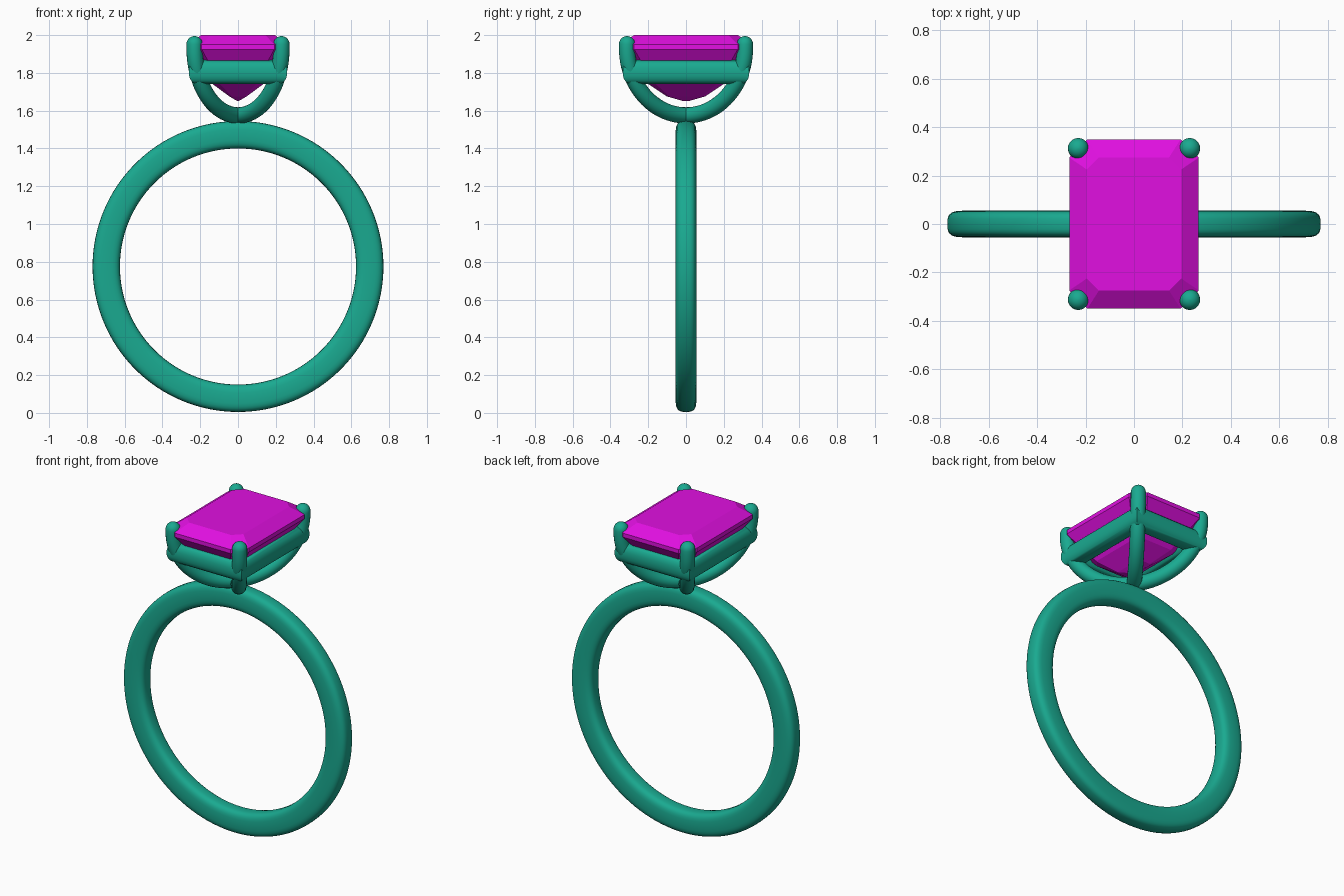
import bpy, bmesh, math
from mathutils import Vector

if "Cube" in bpy.data.objects:
    bpy.data.objects.remove(bpy.data.objects["Cube"])


def material(name, color):
    m = bpy.data.materials.new(name)
    m.diffuse_color = color
    m.use_nodes = True
    m.node_tree.nodes["Principled BSDF"].inputs["Base Color"].default_value = m.diffuse_color
    return m


METAL = material("green_metal", (0.01, 0.40, 0.28, 1))
GEM = material("magenta_gem", (0.75, 0.005, 0.75, 1))


def loft(name, rings, mat, closed=False, smooth=True):
    """Skin a list of point rings; closed joins the last ring to the first."""
    bm = bmesh.new()
    vs = [[bm.verts.new(p) for p in r] for r in rings]
    n = len(rings[0])
    for i in range(len(vs) if closed else len(vs) - 1):
        a, b = vs[i], vs[(i + 1) % len(vs)]
        for j in range(n):
            k = (j + 1) % n
            bm.faces.new((a[j], a[k], b[k], b[j]))
    if not closed:
        bm.faces.new(vs[0])
        bm.faces.new(vs[-1])
    bmesh.ops.remove_doubles(bm, verts=bm.verts, dist=1e-5)
    bmesh.ops.recalc_face_normals(bm, faces=bm.faces)
    me = bpy.data.meshes.new(name)
    bm.to_mesh(me)
    bm.free()
    ob = bpy.data.objects.new(name, me)
    bpy.context.collection.objects.link(ob)
    me.materials.append(mat)
    if smooth:
        bpy.ops.object.select_all(action='DESELECT')
        ob.select_set(True)
        bpy.context.view_layer.objects.active = ob
        bpy.ops.object.shade_smooth_by_angle(angle=math.radians(40))
    return ob


def section(a, b, power, n=24):
    """Superellipse cross-section with half sizes a, b."""
    pts = []
    for i in range(n):
        t = 2 * math.pi * i / n
        c, s = math.cos(t), math.sin(t)
        pts.append((a * math.copysign(abs(c) ** (2 / power), c),
                    b * math.copysign(abs(s) ** (2 / power), s)))
    return pts


# Band: rounded section revolved about the y axis
prof = section(0.0725, 0.055, 3.2, 28)
rings = []
for i in range(128):
    t = 2 * math.pi * i / 128
    rings.append([((0.6975 + u) * math.cos(t), v, 0.775 + (0.6975 + u) * math.sin(t))
                  for u, v in prof])
loft("band", rings, METAL, closed=True)

# Prongs: two crossing U-shaped wires with domed tips
R = 0.043
HALF = Vector((0.23, 0.312, 0))


def prong_wire(name, side):
    out = Vector((HALF.x, side * HALF.y, 0))
    reach, d = out.length, out.normalized()
    perp = d.cross(Vector((0, 0, 1)))
    path = []
    for i in range(49):
        t = math.pi * i / 48
        c, s = math.cos(t), math.sin(t)
        normal = Vector((c / reach, -s / 0.355)).normalized()
        path.append((reach * c, 1.93 - 0.355 * s, normal, R))
    dome = [(1.952 + R * math.sin(k * math.pi / 12),
             R * max(math.cos(k * math.pi / 12), 0.001)) for k in range(7)]
    start = [(reach, z, Vector((1, 0)), r) for z, r in reversed(dome)]
    end = [(-reach, z, Vector((-1, 0)), r) for z, r in dome]
    rings = []
    for u, z, nrm, r in start + path + end:
        c = d * u + Vector((0, 0, z))
        n3 = d * nrm.x + Vector((0, 0, nrm.y))
        rings.append([c + r * (n3 * math.cos(a) + perp * math.sin(a))
                      for a in [2 * math.pi * j / 20 for j in range(20)]])
    loft(name, rings, METAL)


prong_wire("prong_wire_a", 1)
prong_wire("prong_wire_b", -1)

# Gallery rail: rounded bar mitred around the rectangle under the stone
bar = section(0.055, 0.065, 2.4, 24)
loft("gallery_rail",
     [[(sx * (0.205 + u), sy * (0.28 + u), 1.805 + v) for u, v in bar]
      for sx, sy in ((1, 1), (-1, 1), (-1, -1), (1, -1))], METAL, closed=True)


# Stone: step-cut octagon layers, flat shaded
def octagon(hx, hy, cut, z):
    return [(hx, hy - cut, z), (hx - cut, hy, z), (cut - hx, hy, z), (-hx, hy - cut, z),
            (-hx, cut - hy, z), (cut - hx, -hy, z), (hx - cut, -hy, z), (hx, cut - hy, z)]


layers = [(0.195, 0.275, 0.05, 2.0), (0.267, 0.349, 0.075, 1.95),
          (0.267, 0.349, 0.075, 1.925), (0.225, 0.305, 0.065, 1.865),
          (0.14, 0.205, 0.04, 1.745), (0.045, 0.10, 0.012, 1.675),
          (0.002, 0.012, 0.0008, 1.65)]
loft("stone", [octagon(*l) for l in layers], GEM, smooth=False)
